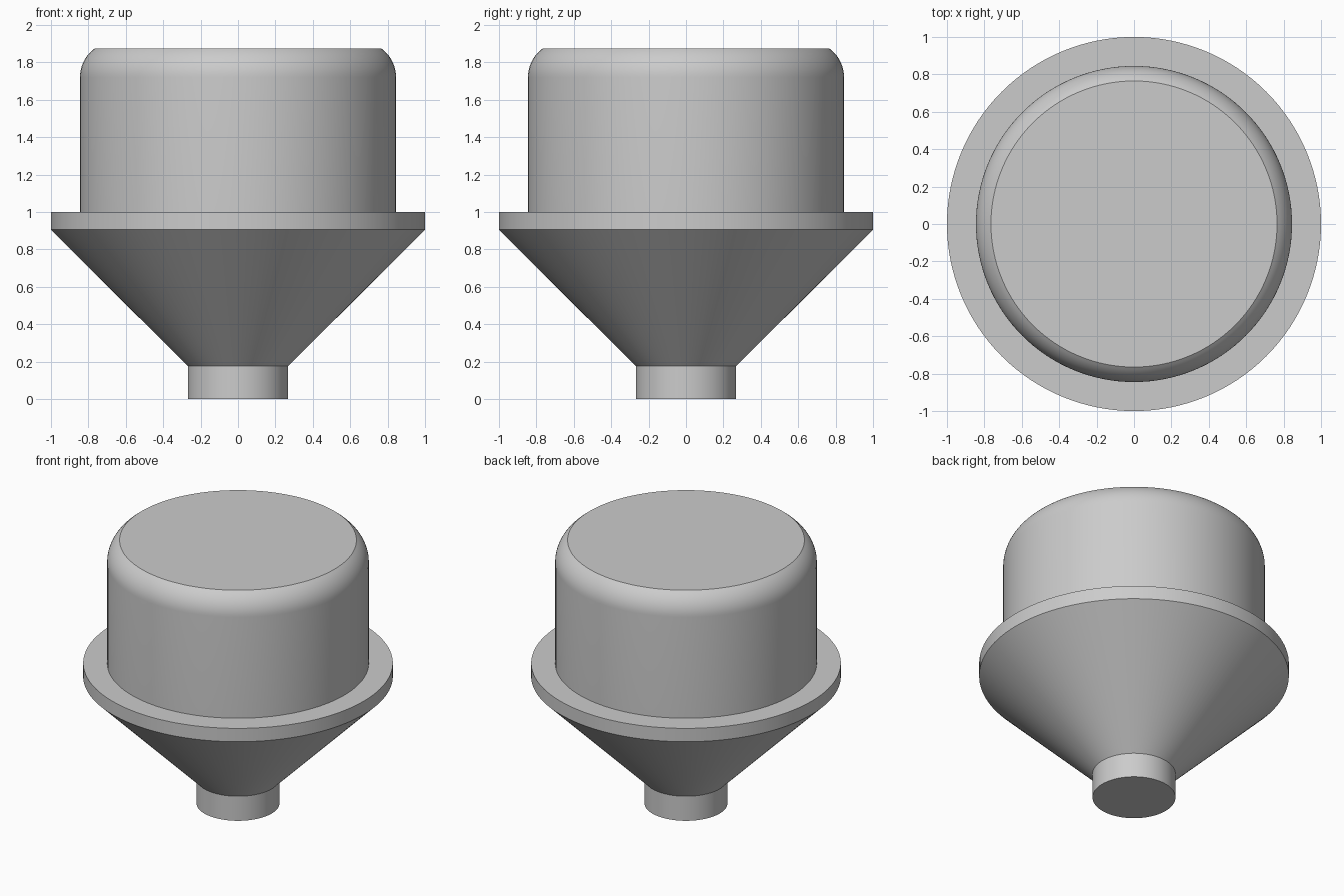
import bpy
import bmesh
import math

cube = bpy.data.objects.get("Cube")
if cube:
    bpy.data.objects.remove(cube, do_unlink=True)

SEGMENTS = 128

grey = bpy.data.materials.new("light_grey")
grey.use_nodes = True
colour = (0.6, 0.6, 0.6, 1)
grey.diffuse_color = colour
grey.node_tree.nodes["Principled BSDF"].inputs["Base Color"].default_value = colour


def lathe(name, profile):
    """Revolve a bottom-to-top list of (radius, z) points; radius 0 closes the end."""
    bm = bmesh.new()
    verts = [bm.verts.new((r, 0, z)) for r, z in profile]
    edges = [bm.edges.new(pair) for pair in zip(verts, verts[1:])]
    bmesh.ops.spin(bm, geom=verts + edges, cent=(0, 0, 0), axis=(0, 0, 1),
                   angle=math.tau, steps=SEGMENTS, use_merge=True)
    bmesh.ops.remove_doubles(bm, verts=bm.verts, dist=1e-5)
    # Point every face outward, judged from its slope on the profile
    bm.normal_update()
    for face in bm.faces:
        c, n = face.calc_center_median(), face.normal
        side = c.x * n.x + c.y * n.y
        if abs(n.z) > 0.99:
            side = n.z * (1 if c.z > profile[0][1] + 0.01 else -1)
        if side < 0:
            face.normal_flip()
    mesh = bpy.data.meshes.new(name)
    bm.to_mesh(mesh)
    bm.free()
    mesh.materials.append(grey)
    obj = bpy.data.objects.new(name, mesh)
    bpy.context.collection.objects.link(obj)
    bpy.ops.object.select_all(action='DESELECT')
    obj.select_set(True)
    bpy.context.view_layer.objects.active = obj
    bpy.ops.object.shade_smooth_by_angle(angle=math.radians(25))
    return obj


neck_r, neck_top = 0.268, 0.175
rim_r, rim_bottom, rim_top = 1.0, 0.905, 1.0
drum_r, drum_top = 0.845, 1.875
round_r, round_z = 0.19, 1.72

# Outlet neck with closed bottom
lathe("outlet_neck", [(0, 0), (neck_r, 0), (neck_r, neck_top)])

# Conical funnel
lathe("funnel_cone", [(neck_r, neck_top), (rim_r, rim_bottom)])

# Flange with its flat upper ledge
lathe("flange", [(rim_r, rim_bottom), (rim_r, rim_top), (drum_r, rim_top)])

# Drum with a rounded shoulder that stops short at the flat lid
end = math.asin((drum_top - round_z) / round_r)
shoulder = [(drum_r - round_r + round_r * math.cos(end * i / 10),
             round_z + round_r * math.sin(end * i / 10)) for i in range(11)]
lathe("drum", [(drum_r, rim_top)] + shoulder + [(0, drum_top)])
